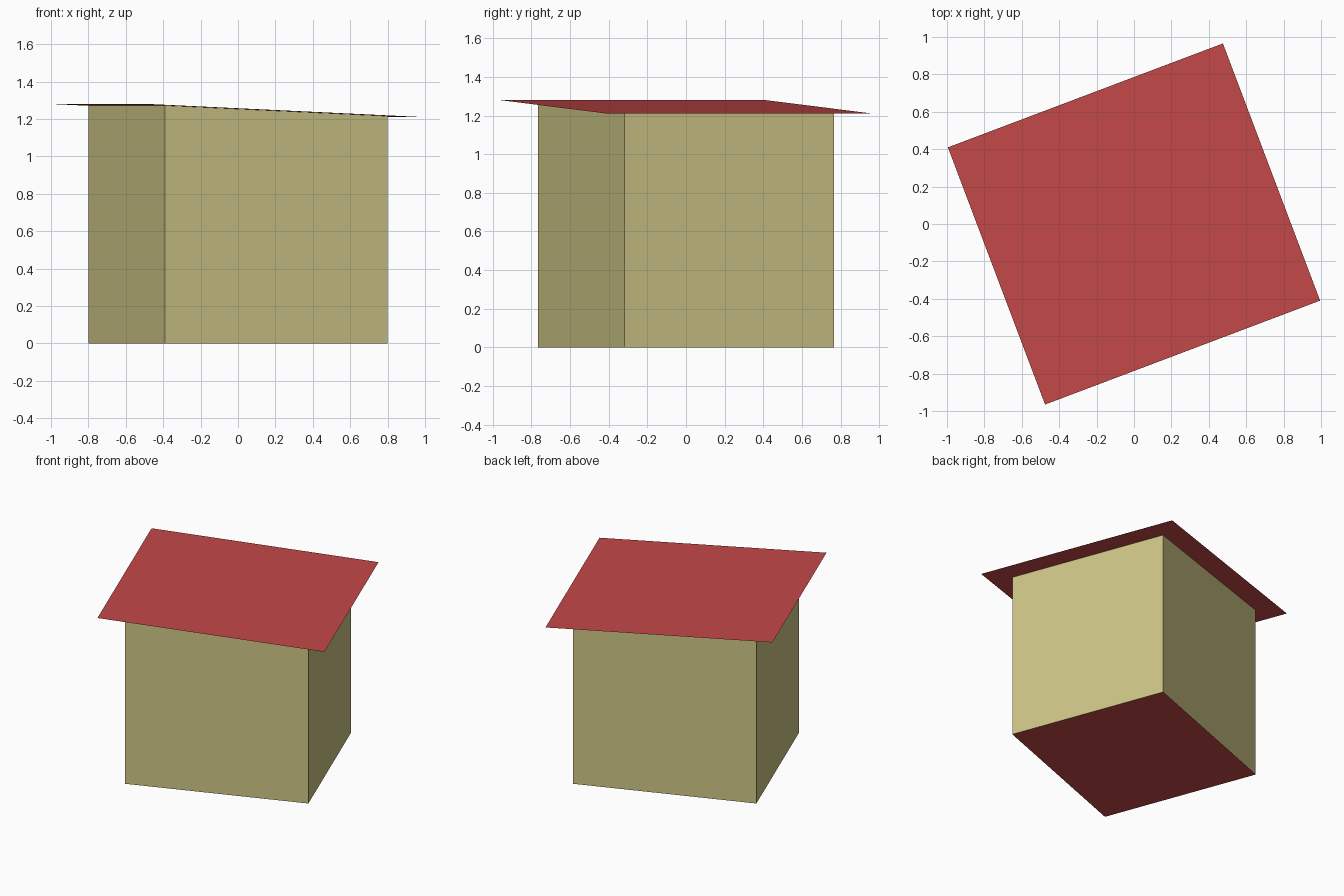
import bpy, bmesh, math
from mathutils import Matrix

cube = bpy.data.objects.get("Cube")
if cube:
    bpy.data.objects.remove(cube, do_unlink=True)

TURN = Matrix.Rotation(math.radians(20.7), 4, 'Z')
MID, SLOPE = 1.245, -0.0445     # roof height at the centre, slope along its length


def material(name, rgb):
    m = bpy.data.materials.new(name)
    m.use_nodes = True
    m.diffuse_color = (*rgb, 1)
    m.node_tree.nodes["Principled BSDF"].inputs["Base Color"].default_value = (*rgb, 1)
    return m


def rect(bm, half_x, half_y, height):
    """Rectangle of vertices whose height follows a function of x."""
    return [bm.verts.new((sx * half_x, sy * half_y, height(sx * half_x)))
            for sx, sy in ((-1, -1), (1, -1), (1, 1), (-1, 1))]


def finish(name, bm, mat):
    bm.transform(TURN)
    bm.normal_update()
    me = bpy.data.meshes.new(name)
    bm.to_mesh(me)
    bm.free()
    me.materials.append(mat)
    bpy.context.collection.objects.link(bpy.data.objects.new(name, me))


def roof_height(x):
    return MID + SLOPE * x


def ground(x):
    return 0.0


red = material("roof red", (0.55, 0.065, 0.065))
tan = material("wall tan", (0.62, 0.56, 0.24))

# Overhanging, gently sloping roof sheet
bm = bmesh.new()
bm.faces.new(rect(bm, 0.786, 0.735, roof_height))
finish("roof", bm, red)

# Four walls that rise to meet the roof
bm = bmesh.new()
low = rect(bm, 0.635, 0.58, ground)
high = rect(bm, 0.635, 0.58, lambda x: roof_height(x) - 0.001)
for i in range(4):
    j = (i + 1) % 4
    bm.faces.new((low[i], low[j], high[j], high[i]))
finish("walls", bm, tan)

# Floor, facing down
bm = bmesh.new()
bm.faces.new(reversed(rect(bm, 0.635, 0.58, ground)))
finish("floor", bm, red)
